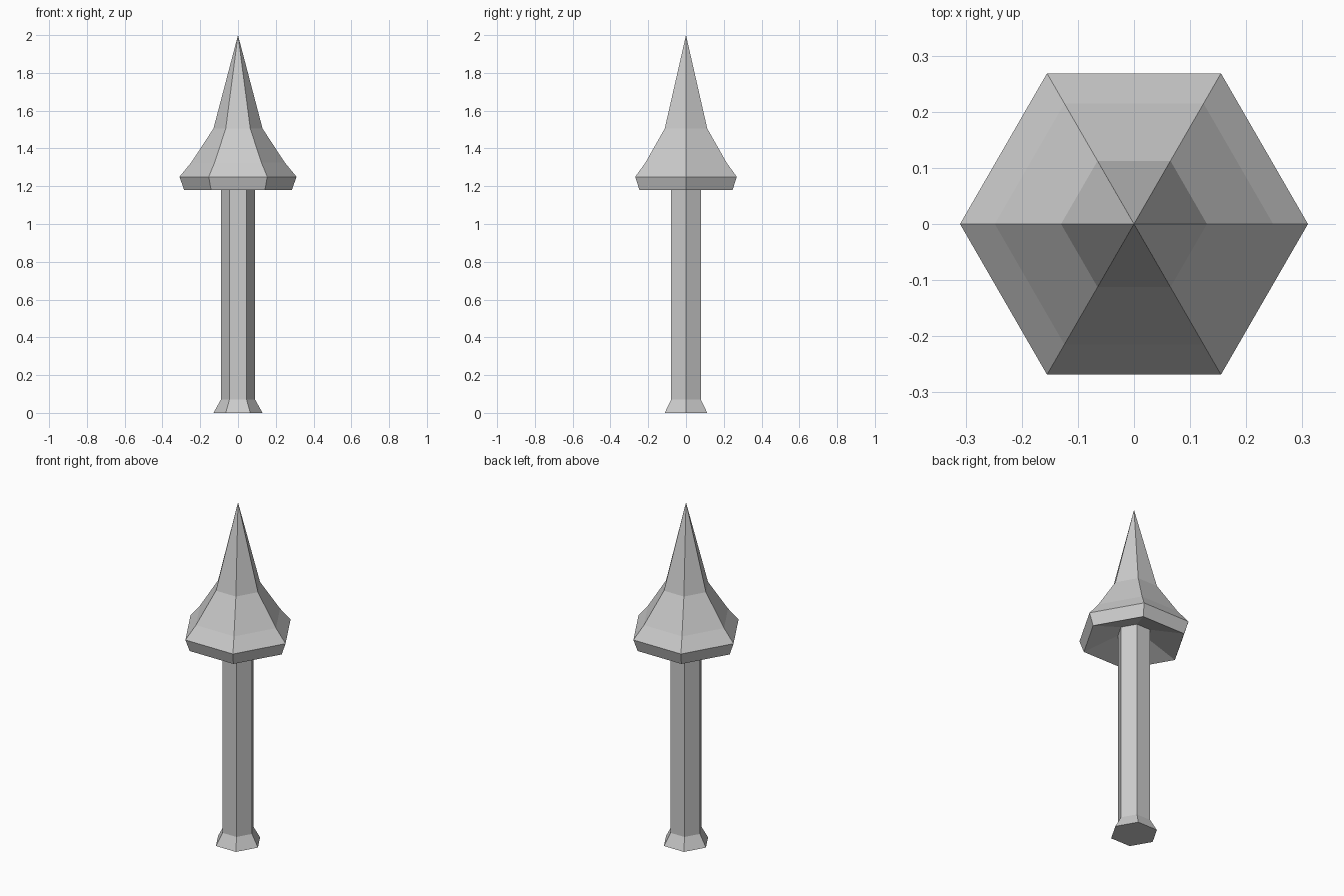
import bpy, bmesh
from math import cos, sin, tau

SIDES = 6

cube = bpy.data.objects.get("Cube")
if cube:
    bpy.data.objects.remove(cube, do_unlink=True)

stone = bpy.data.materials.new("grey_metal")
stone.use_nodes = True
grey = (0.6, 0.6, 0.6, 1)
stone.diffuse_color = grey
stone.node_tree.nodes["Principled BSDF"].inputs["Base Color"].default_value = grey


def lathe(name, profile):
    """Hexagonal turning of (radius, height) points; radius 0 makes a tip."""
    bm = bmesh.new()
    rings = []
    for r, z in profile:
        if r == 0:
            rings.append([bm.verts.new((0, 0, z))] * SIDES)
        else:
            rings.append([bm.verts.new((r * cos(tau * i / SIDES), r * sin(tau * i / SIDES), z))
                          for i in range(SIDES)])
    for low, high in zip(rings, rings[1:]):
        for i in range(SIDES):
            j = (i + 1) % SIDES
            corners = dict.fromkeys((low[i], low[j], high[j], high[i]))
            bm.faces.new(list(corners))
    # Close any open ends
    for ring in (rings[0], rings[-1]):
        if ring[0] is not ring[1]:
            bm.faces.new(ring)
    bmesh.ops.recalc_face_normals(bm, faces=bm.faces)
    mesh = bpy.data.meshes.new(name)
    bm.to_mesh(mesh)
    bm.free()
    mesh.materials.append(stone)
    obj = bpy.data.objects.new(name, mesh)
    bpy.context.collection.objects.link(obj)
    return obj


# Flared foot and straight shaft
lathe("shaft", [(0.13, 0), (0.091, 0.07), (0.091, 1.25)])

# Pointed head with a bevelled rim and a hollowed underside
lathe("spear_head", [(0.085, 1.245), (0.285, 1.18), (0.31, 1.25),
                     (0.248, 1.325), (0.13, 1.505), (0, 2)])
